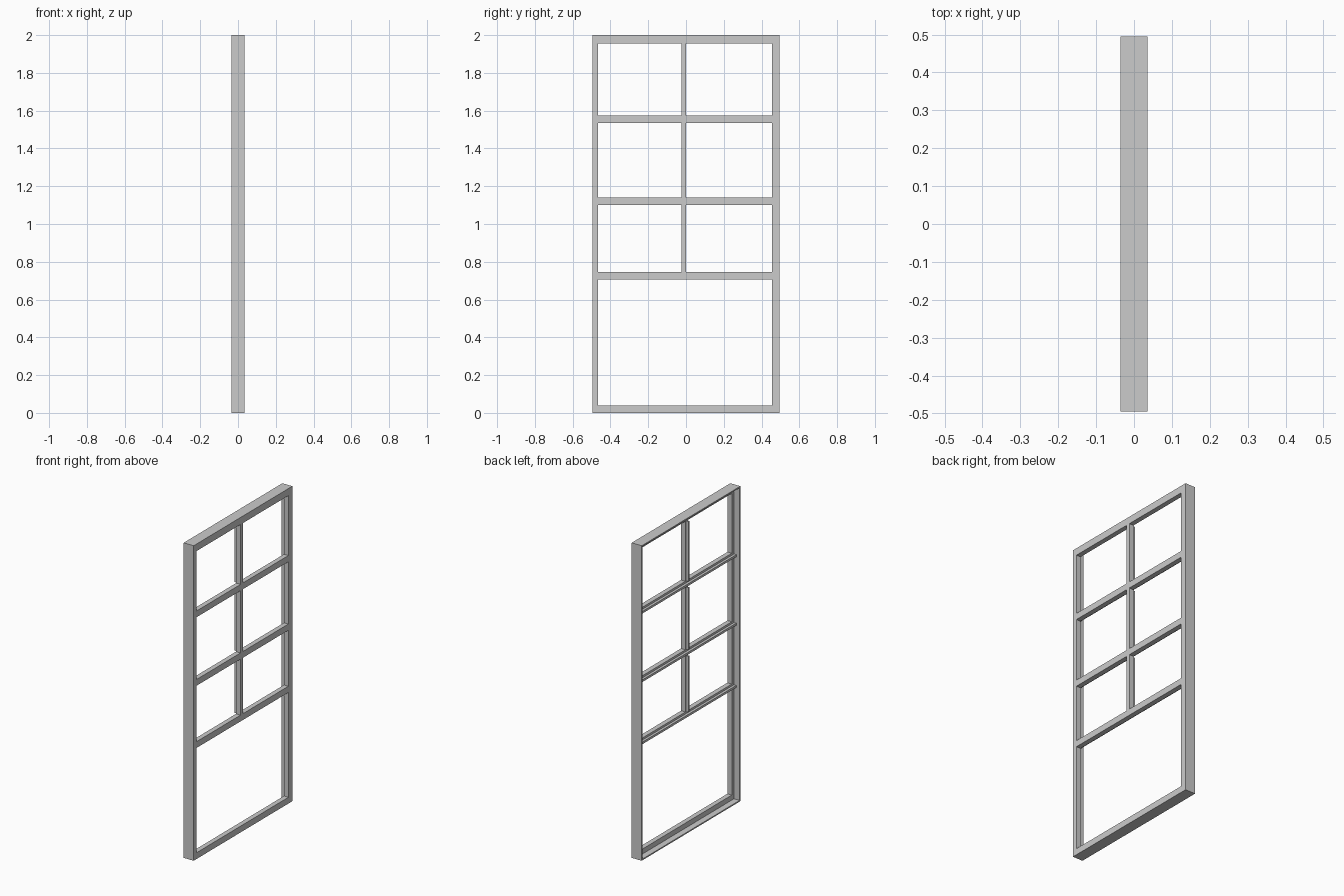
import bpy
import bmesh
from mathutils import Vector

cube = bpy.data.objects.get("Cube")
if cube:
    bpy.data.objects.remove(cube, do_unlink=True)

# Single plain grey finish
grey = bpy.data.materials.new("plain_grey")
grey.use_nodes = True
colour = (0.6, 0.6, 0.6, 1)
grey.diffuse_color = colour
grey.node_tree.nodes["Principled BSDF"].inputs["Base Color"].default_value = colour


def box(name, x, y, z):
    """Box spanning the given (low, high) range on each axis."""
    mesh = bpy.data.meshes.new(name)
    bm = bmesh.new()
    bmesh.ops.create_cube(bm, size=1)
    for v in bm.verts:
        v.co = Vector([lo + (c + 0.5) * (hi - lo) for c, (lo, hi) in zip(v.co, (x, y, z))])
    bm.to_mesh(mesh)
    bm.free()
    mesh.materials.append(grey)
    obj = bpy.data.objects.new(name, mesh)
    bpy.context.collection.objects.link(obj)
    return obj


HALF_DEPTH, HALF_WIDTH, HEIGHT = 0.035, 0.495, 2.0
SHELL = 0.008                      # thin outer rim
LIP = (0.004, HALF_DEPTH)          # depth of the face frame
FIN = (-0.012, LIP[0])             # narrow glazing fin behind each bar
FULL = (-HALF_DEPTH, HALF_DEPTH)
LEFT, RIGHT = -0.465, 0.455        # sides of the opening
BOTTOM, TOP = 0.04, 1.955

# Outer rim, full depth
inner = HALF_WIDTH - SHELL
box("rim_side_a", FULL, (-HALF_WIDTH, -inner), (0, HEIGHT))
box("rim_side_b", FULL, (inner, HALF_WIDTH), (0, HEIGHT))
box("rim_bottom", FULL, (-inner, inner), (0, SHELL))
box("rim_top", FULL, (-inner, inner), (HEIGHT - SHELL, HEIGHT))

# Face frame, set to one side so a rebate is left behind it
box("stile_a", LIP, (-inner, LEFT), (SHELL, HEIGHT - SHELL))
box("stile_b", LIP, (RIGHT, inner), (SHELL, HEIGHT - SHELL))
box("bottom_rail", LIP, (LEFT, RIGHT), (SHELL, BOTTOM))
box("top_rail", LIP, (LEFT, RIGHT), (TOP, HEIGHT - SHELL))

# Cross bars with their fins
bars = [(0.705, 0.745), (1.10, 1.14), (1.535, 1.575)]
for i, (lo, hi) in enumerate(bars):
    box(f"cross_bar_{i + 1}", LIP, (LEFT, RIGHT), (lo, hi))
    box(f"cross_bar_fin_{i + 1}", FIN, (-inner, inner), (lo + 0.013, hi - 0.013))

# Upright divider pieces between the bars
gaps = [hi for lo, hi in bars]
ends = [lo for lo, hi in bars[1:]] + [TOP]
for i, span in enumerate(zip(gaps, ends)):
    box(f"upright_divider_{i + 1}", LIP, (-0.025, 0.0), span)
    box(f"upright_fin_{i + 1}", FIN, (-0.018, -0.007), span)
